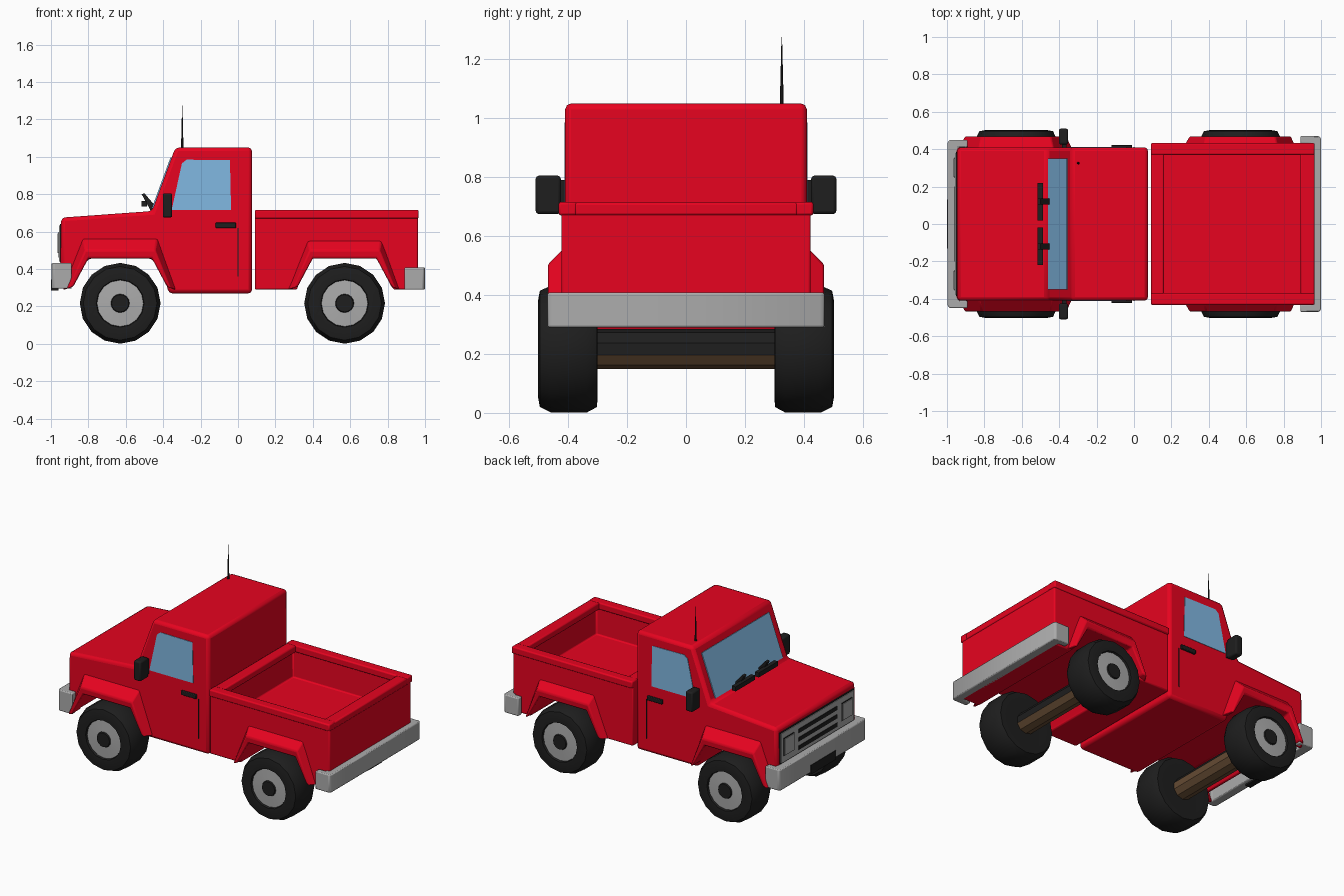
import bpy, bmesh, math
from mathutils import Matrix, Vector

cube = bpy.data.objects.get("Cube")
if cube:
    bpy.data.objects.remove(cube, do_unlink=True)


def material(name, rgb):
    m = bpy.data.materials.new(name)
    m.use_nodes = True
    m.diffuse_color = (*rgb, 1)
    node = next(n for n in m.node_tree.nodes if n.type == 'BSDF_PRINCIPLED')
    node.inputs["Base Color"].default_value = (*rgb, 1)
    return m


RED = material("red paint", (0.8, 0.001, 0.014))
BLACK = material("black rubber", (0.013, 0.013, 0.013))
GREY = material("grey metal", (0.41, 0.41, 0.41))
GLASS = material("blue glass", (0.22, 0.48, 0.76))
BROWN = material("brown axle", (0.13, 0.07, 0.033))


def finish(name, bm, mats, bevel=0, smooth=True):
    bmesh.ops.recalc_face_normals(bm, faces=bm.faces)
    mesh = bpy.data.meshes.new(name)
    bm.to_mesh(mesh)
    bm.free()
    for m in mats:
        mesh.materials.append(m)
    ob = bpy.data.objects.new(name, mesh)
    bpy.context.scene.collection.objects.link(ob)
    if bevel:
        mod = ob.modifiers.new("soft edges", 'BEVEL')
        mod.width = bevel
        mod.segments = 2
        mod.limit_method = 'ANGLE'
        mod.angle_limit = math.radians(35)
    if smooth:
        bpy.ops.object.select_all(action='DESELECT')
        bpy.context.view_layer.objects.active = ob
        ob.select_set(True)
        bpy.ops.object.shade_smooth_by_angle(angle=math.radians(35))
    return ob


def prism_mesh(points, lo, hi, axis='y'):
    """Extrude an (x, z) outline along y, or an (x, y) outline along z."""
    bm = bmesh.new()
    ends = []
    for d in (lo, hi):
        ends.append([bm.verts.new((a, d, b) if axis == 'y' else (a, b, d)) for a, b in points])
    bm.faces.new(ends[0])
    bm.faces.new(ends[1][::-1])
    for i in range(len(points)):
        j = (i + 1) % len(points)
        bm.faces.new((ends[0][i], ends[0][j], ends[1][j], ends[1][i]))
    bmesh.ops.recalc_face_normals(bm, faces=bm.faces)
    return bm


def prism(name, points, lo, hi, mat, axis='y', bevel=0):
    return finish(name, prism_mesh(points, lo, hi, axis), [mat], bevel, smooth=bevel > 0)


def box(name, x, y, z, mat, bevel=0):
    pts = [(x[0], z[0]), (x[1], z[0]), (x[1], z[1]), (x[0], z[1])]
    return prism(name, pts, min(y), max(y), mat, bevel=bevel)


def lathe(name, profile, centre, steps, mats, rule):
    """Spin a (radius, y) profile about the y axis; rule picks each face's material."""
    bm = bmesh.new()
    vs = [bm.verts.new((0, y, -r)) for r, y in profile]
    es = [bm.edges.new(pair) for pair in zip(vs, vs[1:])]
    bmesh.ops.spin(bm, geom=vs + es, angle=math.tau, steps=steps, axis=(0, 1, 0), cent=(0, 0, 0))
    bmesh.ops.remove_doubles(bm, verts=bm.verts, dist=0.0005)
    bmesh.ops.recalc_face_normals(bm, faces=bm.faces)
    for f in bm.faces:
        f.material_index = rule(f)
    bmesh.ops.translate(bm, verts=bm.verts, vec=centre)
    return finish(name, bm, mats)


FRONT_X, REAR_X, AXLE_Z = -0.63, 0.57, 0.217
ARCH = [(-0.25, 0.09), (-0.17, 0.24), (0.17, 0.24), (0.25, 0.09)]


def arch(cx):
    return [(cx + x, AXLE_Z + z) for x, z in ARCH]


# Cab and bonnet as one side profile
prism("cab_and_bonnet",
      [(-0.95, 0.37), (-0.91, 0.37)] + arch(FRONT_X) +
      [(-0.37, 0.27), (0.075, 0.27), (0.075, 1.05), (-0.335, 1.05), (-0.46, 0.71), (-0.945, 0.675)],
      -0.41, 0.41, RED, bevel=0.022)

# Load bed, hollowed from its top face
bm = prism_mesh([(0.09, 0.29), (0.315, 0.29)] + arch(REAR_X) +
                [(0.835, 0.29), (0.962, 0.29), (0.962, 0.71), (0.09, 0.71)], -0.423, 0.423)
top = max(bm.faces, key=lambda f: f.calc_center_median().z)
bmesh.ops.inset_individual(bm, faces=[top], thickness=0.06)
bmesh.ops.inset_individual(bm, faces=[top], thickness=0.006, depth=-0.21)
finish("load_bed", bm, [RED], bevel=0.008)

# Raised rim around the bed
for s in (-1, 1):
    box("bed_side_rim", (0.09, 0.966), (s * 0.37, s * 0.432), (0.67, 0.716), RED, 0.008)
box("bed_front_rim", (0.09, 0.16), (-0.38, 0.38), (0.67, 0.714), RED, 0.008)
box("tailgate_rim", (0.89, 0.966), (-0.38, 0.38), (0.67, 0.714), RED, 0.008)


# Flared wheel arches
def flare(name, cx, side):
    bm = bmesh.new()
    on_body = [(-0.31, 0.07), (-0.20, 0.35), (0.20, 0.35), (0.30, 0.07)]
    lip = [(-0.275, 0.08), (-0.185, 0.285), (0.185, 0.285), (0.27, 0.08)]
    rows = []
    for pts, y in ((on_body, 0.405), (lip, 0.47), (ARCH, 0.465), (ARCH, 0.38)):
        rows.append([bm.verts.new((cx + x, side * y, AXLE_Z + z)) for x, z in pts])
    for a, b in zip(rows, rows[1:] + rows[:1]):
        for i in range(len(ARCH) - 1):
            bm.faces.new((a[i], a[i + 1], b[i + 1], b[i]))
    for k in (0, -1):
        bm.faces.new([r[k] for r in rows])
    finish(name, bm, [RED], bevel=0.008)


# Wheels: tyre, rim and hub from one profile
TYRE = [(0, -0.09), (0.16, -0.102), (0.197, -0.1), (0.216, -0.065), (0.216, 0.055),
        (0.197, 0.094), (0.165, 0.1), (0.128, 0.098), (0.124, 0.086), (0.05, 0.09),
        (0.046, 0.098), (0, 0.098)]


def wheel(name, cx, side):
    def rule(f):
        c = f.calc_center_median()
        r = math.hypot(c.x, c.z)
        return 1 if 0.052 < r < 0.123 and c.y * side > 0.03 else 0
    lathe(name, [(r, y * side) for r, y in TYRE], (cx, side * 0.402, AXLE_Z), 16,
          [BLACK, GREY], rule)


for end, cx, dark_from in (("front", FRONT_X, 0.3), ("rear", REAR_X, -0.4)):
    for s in (-1, 1):
        flare(end + "_wheel_arch", cx, s)
        wheel(end + "_wheel", cx, s)
    # Axle: brown below, dark above
    lathe(end + "_axle", [(0, -0.32), (0.068, -0.32), (0.068, 0.32), (0, 0.32)],
          (cx, 0, AXLE_Z), 10, [BROWN, BLACK], lambda f: int(f.normal.z > dark_from))


# Wrap-around bumpers
def bumper(name, out, inner, wrap, w, z):
    d = 0.01 if out < 0 else -0.01
    half = [(wrap, w), (out + d, w), (out, w - 0.015)]
    tail = [(inner, w - 0.04), (wrap, w - 0.04)]
    pts = half + [(x, -y) for x, y in half[::-1]] + [(x, -y) for x, y in tail[::-1]] + tail
    prism(name, pts, z[0], z[1], GREY, axis='z', bevel=0.006)


bumper("front_bumper", -0.997, -0.94, -0.89, 0.45, (0.295, 0.432))
bumper("rear_bumper", 1.0, 0.94, 0.89, 0.47, (0.29, 0.408))
box("front_plate", (-1.0, -0.96), (-0.13, 0.13), (0.285, 0.345), BLACK)

# Grille panel, slots and headlights
box("grille_border", (-0.953, -0.945), (-0.385, 0.385), (0.435, 0.64), BLACK)
box("grille_panel", (-0.957, -0.95), (-0.378, 0.378), (0.441, 0.634), GREY)
for z in (0.475, 0.53, 0.585):
    box("grille_slot", (-0.96, -0.953), (-0.2, 0.2), (z - 0.013, z + 0.013), BLACK)
for s in (-1, 1):
    box("headlight_surround", (-0.96, -0.953), (s * 0.245, s * 0.355), (0.48, 0.597), BLACK)
    box("headlight", (-0.964, -0.957), (s * 0.251, s * 0.349), (0.486, 0.591), GREY)

# Windscreen lying on the slope
prism("windscreen", [(-0.461, 0.725), (-0.361, 0.997), (-0.355, 0.995), (-0.455, 0.723)],
      -0.35, 0.35, GLASS)

# Side windows, door seams, handles, mirrors and wipers
for s in (-1, 1):
    lo, hi = sorted((s * 0.406, s * 0.413))
    prism("side_window", [(-0.355, 0.715), (-0.037, 0.715), (-0.043, 0.982), (-0.275, 0.985),
                          (-0.3, 0.965)], lo, hi, GLASS)
    box("door_seam", (-0.002, 0.002), (lo, hi), (0.36, 0.62), BLACK)
    box("door_handle", (-0.12, -0.01), (s * 0.405, s * 0.423), (0.62, 0.648), BLACK, 0.004)
    box("mirror", (-0.402, -0.352), (s * 0.425, s * 0.51), (0.675, 0.805), BLACK, 0.01)
    box("mirror_arm", (-0.385, -0.36), (s * 0.4, s * 0.44), (0.69, 0.79), BLACK)
    box("wiper_blade", (-0.515, -0.487), (s * 0.02, s * 0.22), (0.735, 0.765), BLACK)
    prism("wiper_arm", [(-0.46, 0.70), (-0.515, 0.80), (-0.5, 0.805), (-0.445, 0.74)],
          s * 0.12 - 0.015, s * 0.12 + 0.015, BLACK)

# Antenna on the roof
bm = bmesh.new()
bmesh.ops.create_cone(bm, cap_ends=True, segments=8, radius1=0.007, radius2=0.001, depth=0.24,
                      matrix=Matrix.Translation(Vector((-0.298, 0.325, 1.155))))
finish("antenna", bm, [BLACK])
